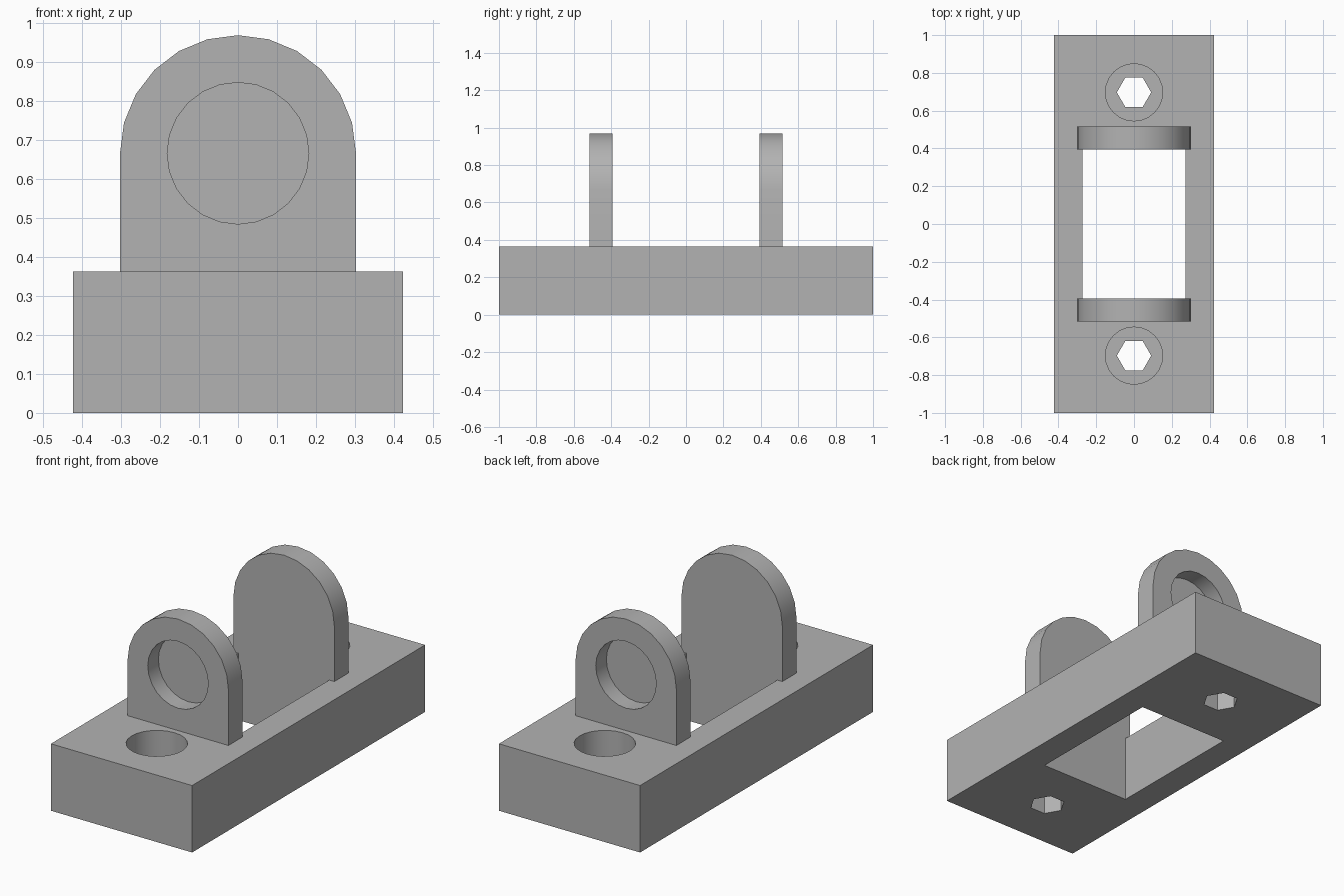
import bpy
import math
from mathutils import Matrix

U = 1 / 33                      # design unit: the block is 66 units long
BLOCK = (28 * U, 66 * U, 12 * U)
EAR_R, EAR_Z, EAR_T = 10 * U, 22 * U, 4 * U
SLOT_X, SLOT_Y = 9 * U, 13 * U  # half sizes of the slot
HOLE_Y = 23 * U

cube = bpy.data.objects.get("Cube")
if cube:
    bpy.data.objects.remove(cube, do_unlink=True)

grey = bpy.data.materials.new("plain grey")
grey.use_nodes = True
grey.diffuse_color = (0.45, 0.45, 0.45, 1)
grey.node_tree.nodes["Principled BSDF"].inputs["Base Color"].default_value = grey.diffuse_color


def box(name, size, centre):
    bpy.ops.mesh.primitive_cube_add(size=1, location=centre)
    ob = bpy.context.object
    ob.name = name
    ob.data.transform(Matrix.Diagonal((*size, 1)))
    ob.data.materials.append(grey)
    return ob


def cylinder(name, radius, depth, centre, sides=24, along_y=False):
    bpy.ops.mesh.primitive_cylinder_add(vertices=sides, radius=radius, depth=depth, location=centre)
    ob = bpy.context.object
    ob.name = name
    # turn so that vertices lie on the x axis
    ob.data.transform(Matrix.Rotation(math.pi / 2, 4, "Z"))
    if along_y:
        ob.data.transform(Matrix.Rotation(math.pi / 2, 4, "X"))
    ob.data.materials.append(grey)
    return ob


def cut(target, cutter):
    mod = target.modifiers.new("cut", "BOOLEAN")
    mod.operation = "DIFFERENCE"
    mod.solver = "EXACT"
    mod.object = cutter
    bpy.context.view_layer.objects.active = target
    bpy.ops.object.modifier_apply(modifier=mod.name)
    bpy.data.objects.remove(cutter, do_unlink=True)


def smooth(ob):
    bpy.ops.object.select_all(action="DESELECT")
    ob.select_set(True)
    bpy.context.view_layer.objects.active = ob
    bpy.ops.object.shade_smooth_by_angle(angle=math.radians(30))


def ear(name, side):
    """Round-topped upright plate with a blind round recess on its outer face."""
    profile = [(-EAR_R, BLOCK[2]), (EAR_R, BLOCK[2])]
    for i in range(13):
        a = math.pi * i / 12
        profile.append((EAR_R * math.cos(a), EAR_Z + EAR_R * math.sin(a)))
    n = len(profile)
    verts = [(x, y, z) for y in (SLOT_Y, SLOT_Y + EAR_T) for x, z in profile]
    faces = [list(range(n)), list(range(2 * n - 1, n - 1, -1))]
    faces += [[(i + 1) % n, i, n + i, n + (i + 1) % n] for i in range(n)]
    if side < 0:
        verts = [(x, -y, z) for x, y, z in verts]
        faces = [f[::-1] for f in faces]
    mesh = bpy.data.meshes.new(name)
    mesh.from_pydata(verts, [], [f[::-1] for f in faces])
    mesh.materials.append(grey)
    ob = bpy.data.objects.new(name, mesh)
    bpy.context.collection.objects.link(ob)
    # make the normals point outward
    bpy.context.view_layer.objects.active = ob
    bpy.ops.object.mode_set(mode="EDIT")
    bpy.ops.mesh.select_all(action="SELECT")
    bpy.ops.mesh.normals_make_consistent(inside=False)
    bpy.ops.object.mode_set(mode="OBJECT")
    # recess three units deep
    outer = SLOT_Y + EAR_T
    cut(ob, cylinder("recess_cutter", 6 * U, 6 * U, (0, side * outer, EAR_Z), along_y=True))
    smooth(ob)


# Base block with its central slot
base = box("base_block", BLOCK, (0, 0, BLOCK[2] / 2))
cut(base, box("slot_cutter", (2 * SLOT_X, 2 * SLOT_Y, 1), (0, 0, BLOCK[2] / 2)))

# Counterbored hexagonal holes at both ends
for side in (-1, 1):
    y = side * HOLE_Y
    cut(base, cylinder("bore_cutter", 5 * U, BLOCK[2], (0, y, BLOCK[2])))
    cut(base, cylinder("hex_cutter", 3 * U, 1, (0, y, 0), sides=6))
smooth(base)

# Upright ears
ear("front_ear", -1)
ear("back_ear", 1)
